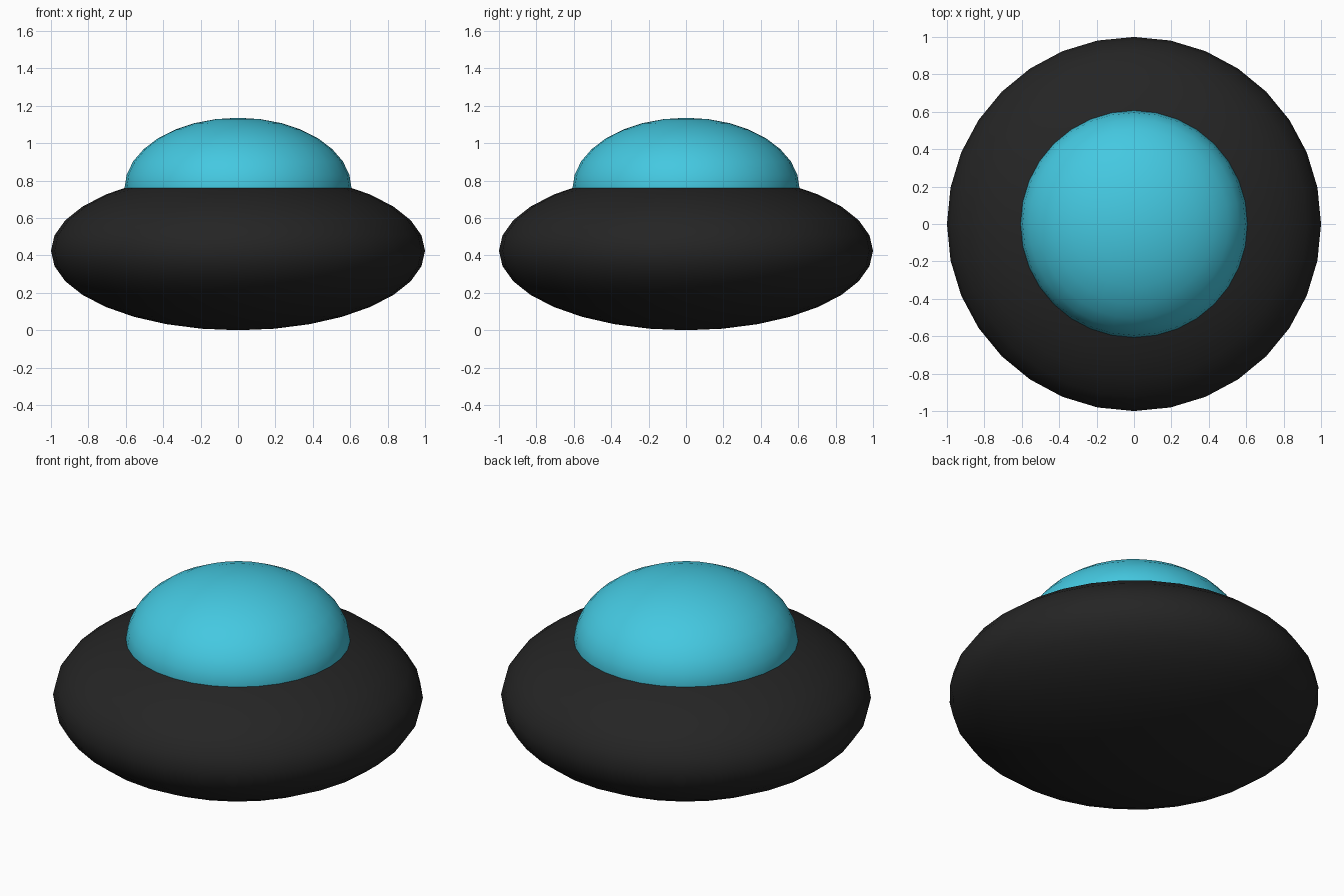
import bpy

if "Cube" in bpy.data.objects:
    bpy.data.objects.remove(bpy.data.objects["Cube"])


def material(name, rgb):
    m = bpy.data.materials.new(name)
    m.diffuse_color = (*rgb, 1.0)
    m.use_nodes = True
    m.node_tree.nodes["Principled BSDF"].inputs["Base Color"].default_value = m.diffuse_color
    return m


def ellipsoid(name, radius, half_height, z, mat):
    bpy.ops.mesh.primitive_uv_sphere_add(segments=32, ring_count=16, radius=1, location=(0, 0, z))
    ob = bpy.context.object
    ob.name = name
    ob.scale = (radius, radius, half_height)
    bpy.ops.object.transform_apply(location=False, rotation=False, scale=True)
    bpy.ops.object.shade_smooth()
    ob.data.materials.append(mat)
    return ob


# Flattened saucer body standing on the ground
ellipsoid("saucer_body", 1.0, 0.425, 0.425, material("charcoal black", (0.018, 0.018, 0.018)))

# Canopy dome, its lower half sunk in the body
ellipsoid("canopy_dome", 0.607, 0.378, 0.758, material("cyan", (0.058, 0.58, 0.75)))
